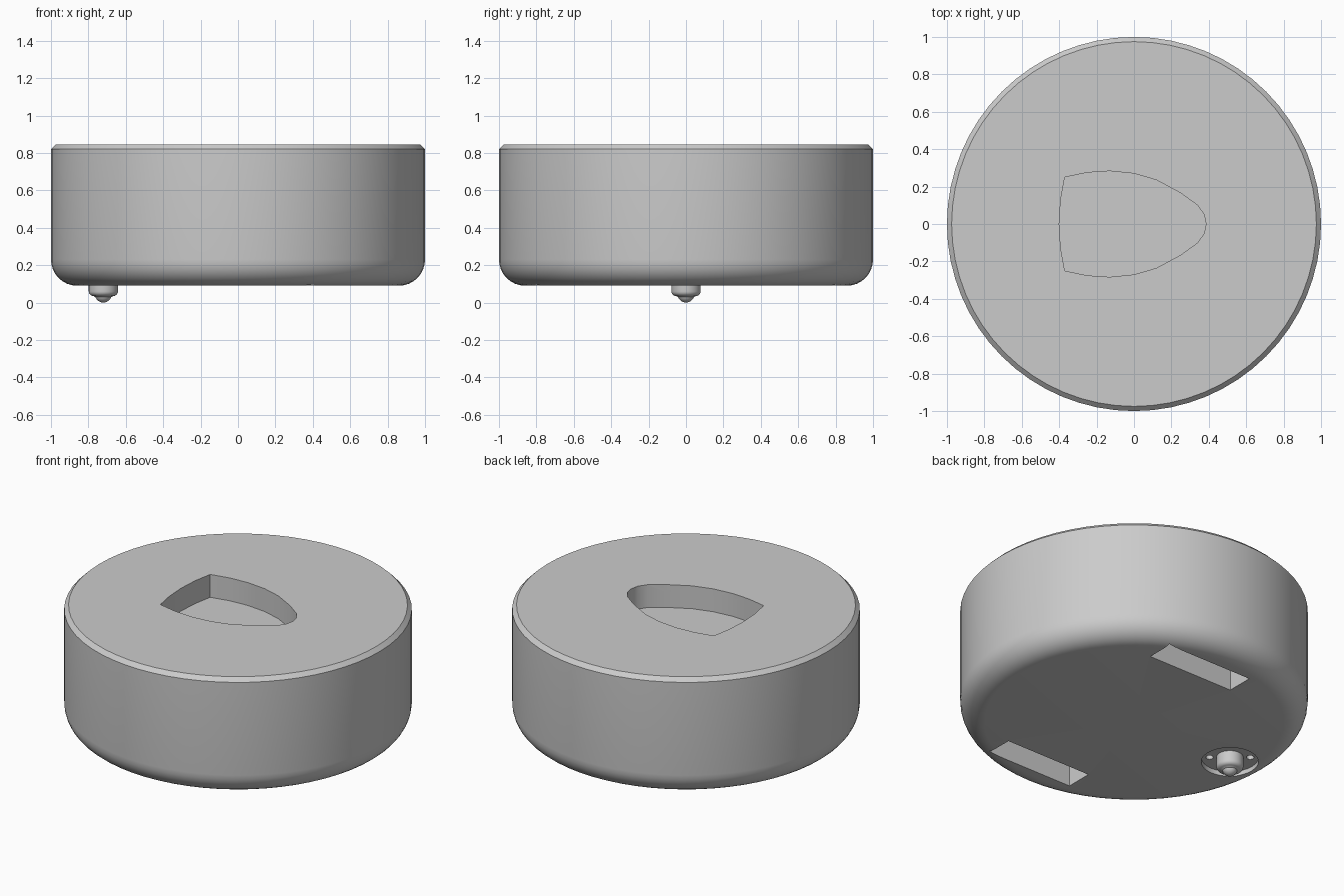
import bpy, bmesh, math
from mathutils import Matrix

if "Cube" in bpy.data.objects:
    bpy.data.objects.remove(bpy.data.objects["Cube"])

grey = bpy.data.materials.new("plain grey")
grey.use_nodes = True
GREY = (0.6, 0.6, 0.6, 1)
grey.diffuse_color = GREY
grey.node_tree.nodes["Principled BSDF"].inputs["Base Color"].default_value = GREY


def finish(bm, name, location=(0, 0, 0)):
    bmesh.ops.recalc_face_normals(bm, faces=bm.faces)
    mesh = bpy.data.meshes.new(name)
    bm.to_mesh(mesh)
    bm.free()
    obj = bpy.data.objects.new(name, mesh)
    obj.location = location
    obj.data.materials.append(grey)
    bpy.context.collection.objects.link(obj)
    return obj


def lathe(name, profile, steps, location=(0, 0, 0)):
    """Spin closed (radius, z) loops around the z axis."""
    bm = bmesh.new()
    verts = [bm.verts.new((r, 0, z)) for r, z in profile]
    edges = [bm.edges.new(pair) for pair in zip(verts, verts[1:])]
    bmesh.ops.spin(bm, geom=verts + edges, axis=(0, 0, 1), cent=(0, 0, 0),
                   angle=math.tau, steps=steps, use_duplicate=False)
    bmesh.ops.remove_doubles(bm, verts=bm.verts, dist=1e-5)
    return finish(bm, name, location)


def prism(name, outline, z0, z1):
    bm = bmesh.new()
    face = bm.faces.new([bm.verts.new((x, y, z0)) for x, y in outline])
    up = bmesh.ops.extrude_face_region(bm, geom=[face])["geom"]
    bmesh.ops.translate(bm, vec=(0, 0, z1 - z0),
                        verts=[v for v in up if isinstance(v, bmesh.types.BMVert)])
    return finish(bm, name)


def cylinder(name, radius, x, y, z0, z1, sides=32):
    ring = [math.tau * i / sides for i in range(sides)]
    return prism(name, [(x + radius * math.cos(a), y + radius * math.sin(a)) for a in ring], z0, z1)


def cut(target, cutter):
    mod = target.modifiers.new("cut", "BOOLEAN")
    mod.operation, mod.solver, mod.object = "DIFFERENCE", "EXACT", cutter
    bpy.context.view_layer.objects.active = target
    bpy.ops.object.modifier_apply(modifier=mod.name)
    bpy.data.objects.remove(cutter)


def smooth(obj):
    bpy.ops.object.select_all(action="DESELECT")
    obj.select_set(True)
    bpy.context.view_layer.objects.active = obj
    bpy.ops.object.shade_smooth_by_angle(angle=math.radians(30))


def arc(cx, cz, radius, start, end, n=8):
    angles = [math.radians(start + (end - start) * i / n) for i in range(n + 1)]
    return [(cx + radius * math.cos(a), cz + radius * math.sin(a)) for a in angles]


# Hollow round shell: rounded bottom edge, chamfered top edge
BASE, TOP, WALL, FILLET = 0.09, 0.845, 0.05, 0.14
outer = [(0, BASE)] + arc(1 - FILLET, BASE + FILLET, FILLET, -90, 0) + [(1, TOP - 0.025), (0.975, TOP), (0, TOP)]
inner = [(0, TOP - WALL), (1 - WALL, TOP - WALL)]
inner += arc(1 - FILLET, BASE + FILLET, FILLET - WALL, 0, -90) + [(0, BASE + WALL)]
shell = lathe("shell", outer + inner, 64)

# Rounded shield-shaped opening in the top
half = [(-0.37, 0.25), (-0.25, 0.275), (-0.13, 0.283), (0, 0.27), (0.12, 0.235),
        (0.25, 0.165), (0.34, 0.10), (0.375, 0.05)]
outline = [(-0.4, 0), (-0.392, 0.13)] + half + [(0.385, 0)]
outline += [(x, -y) for x, y in reversed(outline[1:-1])]
cut(shell, prism("opening_cutter", outline, 0.7, 1))

# Wheel slots through the floor
for side in (-1, 1):
    ys = (side * 0.635, side * 0.805)
    cut(shell, prism("slot_cutter", [(-0.19, ys[0]), (0.41, ys[0]), (0.41, ys[1]), (-0.19, ys[1])], 0, 0.24))

# Caster recess with two screw holes
CX = -0.72
cut(shell, cylinder("recess_cutter", 0.165, CX, 0, 0, BASE + 0.03))
for s in (-1, 1):
    cut(shell, cylinder("screw_hole_cutter", 0.022, CX + s * 0.09, -s * 0.075, 0, 0.2, 16))
smooth(shell)

# Caster housing and ball
housing = lathe("caster_housing", [(0, 0.13), (0.078, 0.13)] + arc(0.053, 0.06, 0.025, 0, -90, 5)
                + [(0.045, 0.03), (0, 0.03)], 32, (CX, 0, 0))
ball = lathe("caster_ball", arc(0, 0.045, 0.045, -90, 90, 14), 32, (CX, 0, 0))
smooth(housing)
smooth(ball)
